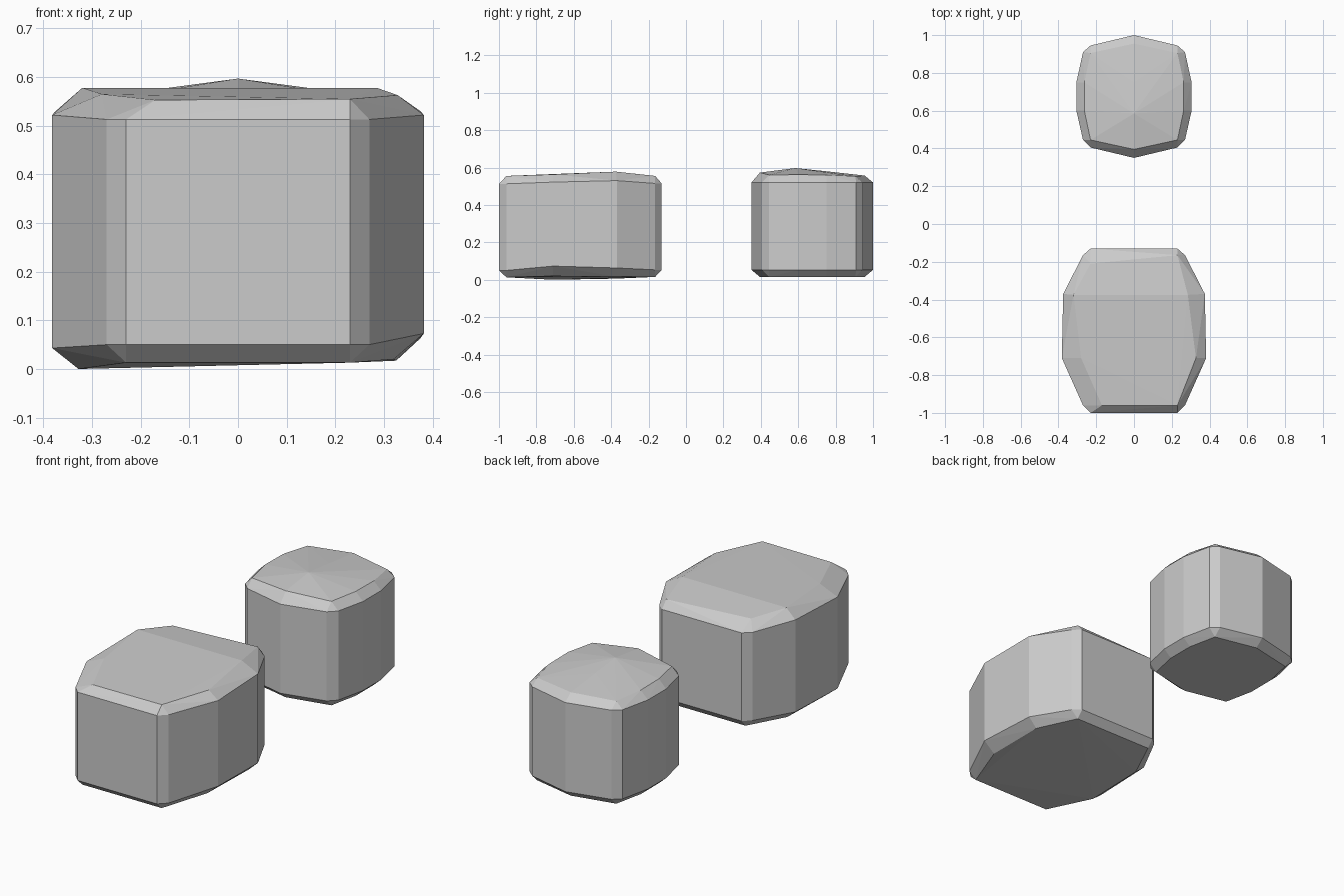
import bpy, bmesh, math


def block(name, points):
    """Convex chamfered block wrapped around its ring points."""
    bm = bmesh.new()
    for p in points:
        bm.verts.new(p)
    bmesh.ops.convex_hull(bm, input=bm.verts[:])
    loose = [v for v in bm.verts if not v.link_faces]
    bmesh.ops.delete(bm, geom=loose, context='VERTS')
    bmesh.ops.dissolve_limit(bm, angle_limit=math.radians(0.5),
                             verts=bm.verts[:], edges=bm.edges[:])
    bmesh.ops.recalc_face_normals(bm, faces=bm.faces[:])
    me = bpy.data.meshes.new(name)
    bm.to_mesh(me)
    bm.free()
    ob = bpy.data.objects.new(name, me)
    bpy.context.collection.objects.link(ob)
    return ob


def both(points):
    return [(s * x, y, z) for x, y, z in points for s in (1, -1)]


# Front block: vertical walls (x, y, bottom z left, bottom z right, top z)
walls = [(0.23, -1.0, 0.05, 0.05, 0.513), (0.27, -0.96, 0.05, 0.05, 0.513),
         (0.382, -0.71, 0.043, 0.073, 0.522), (0.375, -0.37, 0.048, 0.063, 0.53),
         (0.27, -0.165, 0.053, 0.053, 0.515), (0.23, -0.13, 0.053, 0.053, 0.515)]
pts = []
for x, y, left, right, top in walls:
    pts += [(-x, y, left), (x, y, right), (-x, y, top), (x, y, top)]
# uneven crown and underside
pts += [(-0.17, -0.96, 0.553), (0.23, -0.96, 0.555), (-0.28, -0.71, 0.565),
        (0.328, -0.71, 0.563), (-0.32, -0.375, 0.578), (0.285, -0.375, 0.578),
        (-0.23, -0.21, 0.56), (0.23, -0.165, 0.555)]
pts += both([(0.23, -0.96, 0.013), (0.23, -0.165, 0.015)])
pts += [(-0.328, -0.71, 0.0), (0.32, -0.71, 0.02),
        (-0.325, -0.375, 0.006), (0.325, -0.375, 0.017)]
block("front_block", pts)

# Rear block: symmetric outline with a raised ridge on top
outline = [(0, 0.35), (0.23, 0.405), (0.27, 0.445), (0.305, 0.60),
           (0.305, 0.75), (0.27, 0.91), (0.23, 0.945), (0, 1.0)]
inset = [(0, 0.395, 0.573), (0.23, 0.445, 0.56), (0.263, 0.60, 0.562),
         (0.263, 0.75, 0.56), (0.23, 0.905, 0.553), (0, 0.955, 0.557)]
pts = both([(x, y, z) for x, y in outline for z in (0.053, 0.52)])
pts += both(inset) + both([(x, y, 0.015) for x, y, _ in inset])
pts += [(0, 0.585, 0.597), (0, 0.75, 0.58)]
ob = block("rear_block", list(dict.fromkeys(pts)))
